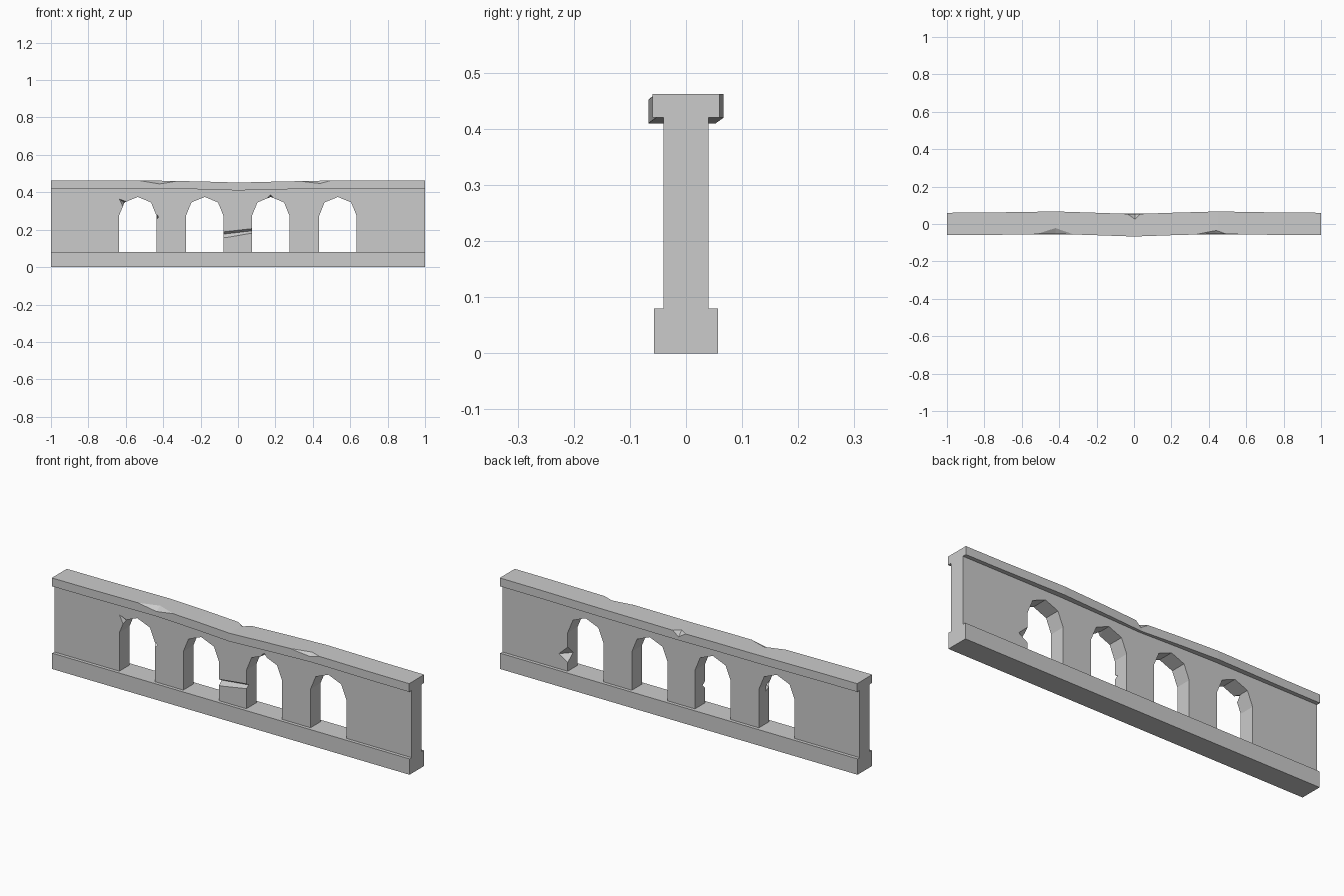
import bpy, bmesh

if "Cube" in bpy.data.objects:
    bpy.data.objects.remove(bpy.data.objects["Cube"])

def make_object(name, bm):
    bmesh.ops.recalc_face_normals(bm, faces=bm.faces)
    mesh = bpy.data.meshes.new(name)
    bm.to_mesh(mesh)
    bm.free()
    ob = bpy.data.objects.new(name, mesh)
    bpy.context.collection.objects.link(ob)
    return ob

def loft(name, sections):
    """Skin a list of equal-sized closed sections and close both ends."""
    bm = bmesh.new()
    rings = [[bm.verts.new(p) for p in s] for s in sections]
    n = len(rings[0])
    for a, b in zip(rings, rings[1:]):
        for i in range(n):
            j = (i + 1) % n
            bm.faces.new((a[i], a[j], b[j], b[i]))
    bm.faces.new(rings[0])
    bm.faces.new(rings[-1])
    return make_object(name, bm)

def chip(target, *points):
    """Knock a convex splinter out of the target."""
    bm = bmesh.new()
    for p in points:
        bm.verts.new(p)
    bmesh.ops.convex_hull(bm, input=bm.verts)
    cutter = make_object("chip_cutter", bm)
    cutter.hide_render = True
    mod = target.modifiers.new("chip", 'BOOLEAN')
    mod.operation, mod.solver, mod.object = 'DIFFERENCE', 'EXACT', cutter
    bpy.context.view_layer.objects.active = target
    bpy.ops.object.modifier_apply(modifier=mod.name)
    bpy.data.objects.remove(cutter)

def rect(x, y, half, z0, z1):
    return [(x, y - half, z0), (x, y + half, z0), (x, y + half, z1), (x, y - half, z1)]

# Plinth
loft("base_plinth", [rect(x, 0, 0.057, 0, 0.08) for x in (-1, 1)])

# Arcade wall: outline runs up and over four faceted arches
outline = [(-1, 0.08)]
for c in (-0.536, -0.178, 0.175, 0.534):
    for dx, z in ((-0.1, 0.08), (-0.1, 0.275), (-0.071, 0.346), (0, 0.375),
                  (0.071, 0.346), (0.1, 0.275), (0.1, 0.08)):
        outline.append((c + dx, z))
outline += [(1, 0.08), (1, 0.42), (-1, 0.42)]
wall = loft("arcade_wall", [[(x, y, z) for x, z in outline] for y in (-0.04, 0.04)])

# Sagging, slightly warped top rail
stations = ((-1, 0, 0), (-0.8, 0.001, 0), (-0.42, 0.007, 0), (-0.2, 0, -0.004), (0, -0.007, -0.01),
            (0.2, 0, -0.005), (0.45, 0.007, 0), (0.8, 0.001, 0), (1, 0, 0))
rail = loft("top_rail", [rect(x, dy, 0.06, 0.42 + dz, 0.462 + dz) for x, dy, dz in stations])

# Chips in the rail: two on the front edge, one on the back
for x0, xm, x1, yb, zd in ((-0.53, -0.42, -0.31, -0.02, 0.443), (0.31, 0.44, 0.5, -0.033, 0.445)):
    chip(rail, (x0, -0.055, 0.463), (x1, -0.055, 0.463), (xm, yb, 0.463),
         (xm, -0.056, zd), (xm, -0.1, 0.5))
chip(rail, (-0.035, 0.054, 0.453), (0.035, 0.054, 0.453), (0.005, 0.025, 0.453),
     (0.005, 0.055, 0.425), (0.005, 0.09, 0.48))

# Chips in the wall: front corner, arch edge, crown, and gouged pier
chip(wall, (-0.637, -0.042, 0.366), (-0.6, -0.042, 0.352), (-0.615, -0.042, 0.32),
     (-0.602, -0.005, 0.34))
chip(wall, (-0.45, -0.03, 0.3), (-0.45, -0.03, 0.235), (-0.424, -0.045, 0.27),
     (-0.428, 0.0, 0.25))
chip(wall, (0.155, -0.045, 0.37), (0.19, -0.045, 0.37), (0.174, -0.045, 0.39),
     (0.174, 0.0, 0.372))
chip(wall, (-0.09, -0.045, 0.19), (-0.09, -0.045, 0.15), (-0.09, -0.02, 0.175),
     (0.085, -0.045, 0.21), (0.085, -0.045, 0.18), (0.085, -0.022, 0.195))

# Chip on the back of the end arch
chip(wall, (0.62, 0.045, 0.22), (0.62, 0.045, 0.11), (0.69, 0.045, 0.155),
     (0.625, -0.01, 0.16))
